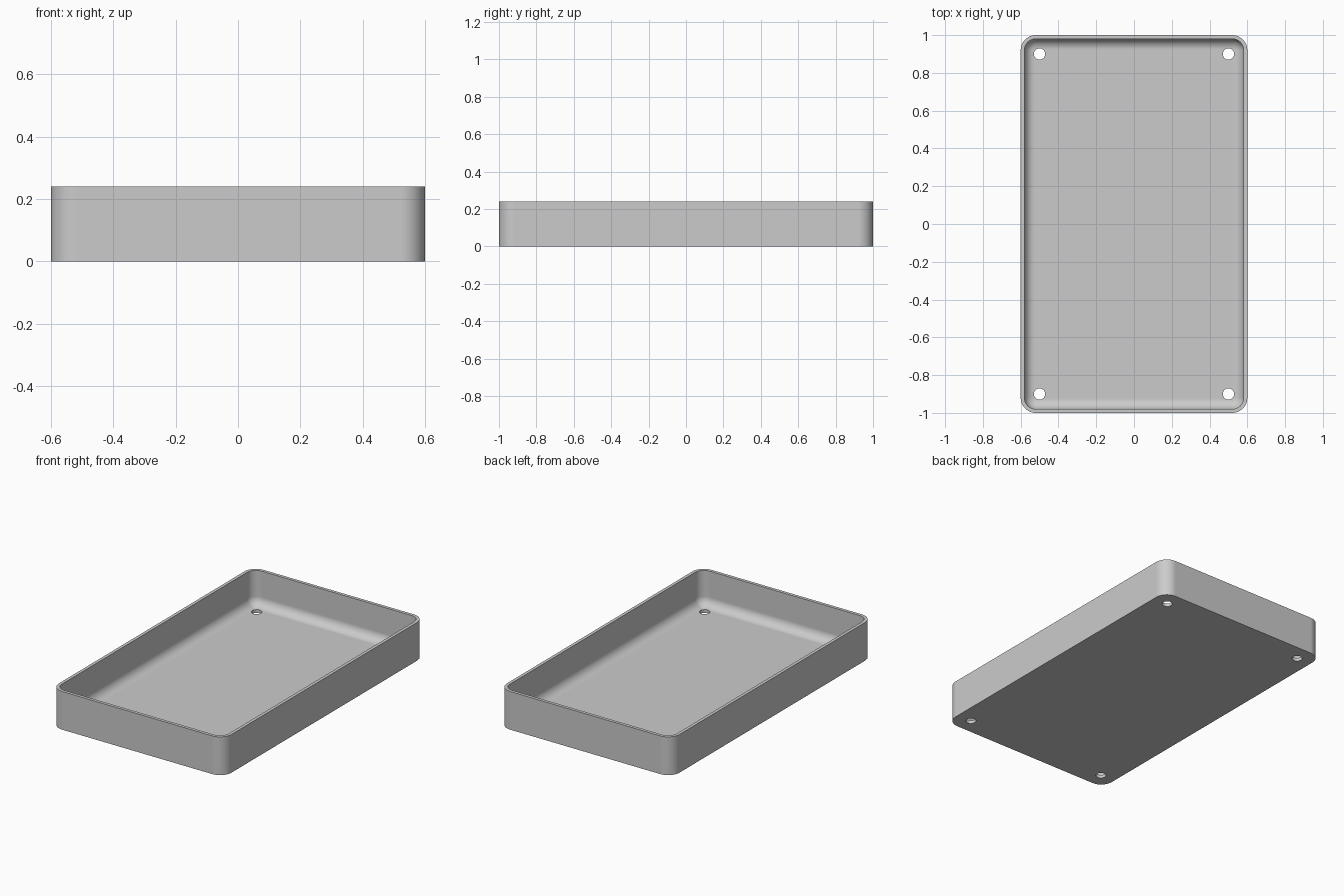
import bpy, bmesh, math

cube = bpy.data.objects.get("Cube")
if cube:
    bpy.data.objects.remove(cube, do_unlink=True)

HALF_X, HALF_Y, HEIGHT = 0.6, 1.0, 0.24
CORNER, WALL, FLOOR, FILLET = 0.08, 0.02, 0.02, 0.056
HOLE_X, HOLE_Y, HOLE_R = 0.5, 0.9, 0.03
ARC_STEPS, FILLET_STEPS = 12, 12

# One plain grey material
grey = bpy.data.materials.new("light grey plastic")
grey.use_nodes = True
colour = (0.6, 0.6, 0.6, 1)
grey.diffuse_color = colour
shader = next(n for n in grey.node_tree.nodes if n.type == 'BSDF_PRINCIPLED')
shader.inputs["Base Color"].default_value = colour
shader.inputs["Roughness"].default_value = 0.6


def rounded_ring(bm, inset, z):
    """Rounded rectangle of vertices, shrunk by inset, at height z."""
    radius = CORNER - inset
    cx, cy = HALF_X - CORNER, HALF_Y - CORNER
    ring = []
    for quarter, (sx, sy) in enumerate([(1, 1), (-1, 1), (-1, -1), (1, -1)]):
        for i in range(ARC_STEPS + 1):
            a = (quarter + i / ARC_STEPS) * math.pi / 2
            ring.append(bm.verts.new((sx * cx + radius * math.cos(a),
                                      sy * cy + radius * math.sin(a), z)))
    return ring


# Tray shell: outer wall, rim, inner wall and a filleted floor
profile = [(0, 0), (0, HEIGHT), (WALL, HEIGHT)]
for i in range(FILLET_STEPS + 1):
    a = i / FILLET_STEPS * math.pi / 2
    profile.append((WALL + FILLET * (1 - math.cos(a)),
                    FLOOR + FILLET * (1 - math.sin(a))))

bm = bmesh.new()
rings = [rounded_ring(bm, inset, z) for inset, z in profile]
for low, high in zip(rings, rings[1:]):
    for i in range(len(low)):
        j = (i + 1) % len(low)
        bm.faces.new((low[i], low[j], high[j], high[i]))
bm.faces.new(rings[0][::-1])
bm.faces.new(rings[-1])
bmesh.ops.recalc_face_normals(bm, faces=bm.faces)
mesh = bpy.data.meshes.new("tray")
bm.to_mesh(mesh)
bm.free()
mesh.materials.append(grey)
tray = bpy.data.objects.new("tray", mesh)
bpy.context.collection.objects.link(tray)

# Screw holes through the four corners of the floor
bm = bmesh.new()
for sx in (-1, 1):
    for sy in (-1, 1):
        made = bmesh.ops.create_cone(bm, cap_ends=True, segments=32,
                                     radius1=HOLE_R, radius2=HOLE_R, depth=0.3)
        bmesh.ops.translate(bm, verts=made["verts"],
                            vec=(sx * HOLE_X, sy * HOLE_Y, 0))
cut_mesh = bpy.data.meshes.new("hole_cutter")
bm.to_mesh(cut_mesh)
bm.free()
cut_mesh.materials.append(grey)
cutter = bpy.data.objects.new("hole_cutter", cut_mesh)
cutter.hide_render = True
bpy.context.collection.objects.link(cutter)

bpy.ops.object.select_all(action='DESELECT')
tray.select_set(True)
bpy.context.view_layer.objects.active = tray
holes = tray.modifiers.new("screw holes", 'BOOLEAN')
holes.operation = 'DIFFERENCE'
holes.solver = 'EXACT'
holes.object = cutter
bpy.ops.object.modifier_apply(modifier=holes.name)
bpy.data.objects.remove(cutter, do_unlink=True)

# Smooth curves with crisp rim, base and hole edges
bpy.ops.object.shade_smooth_by_angle(angle=math.radians(30))
normals = tray.modifiers.new("flat face normals", 'WEIGHTED_NORMAL')
normals.keep_sharp = True
